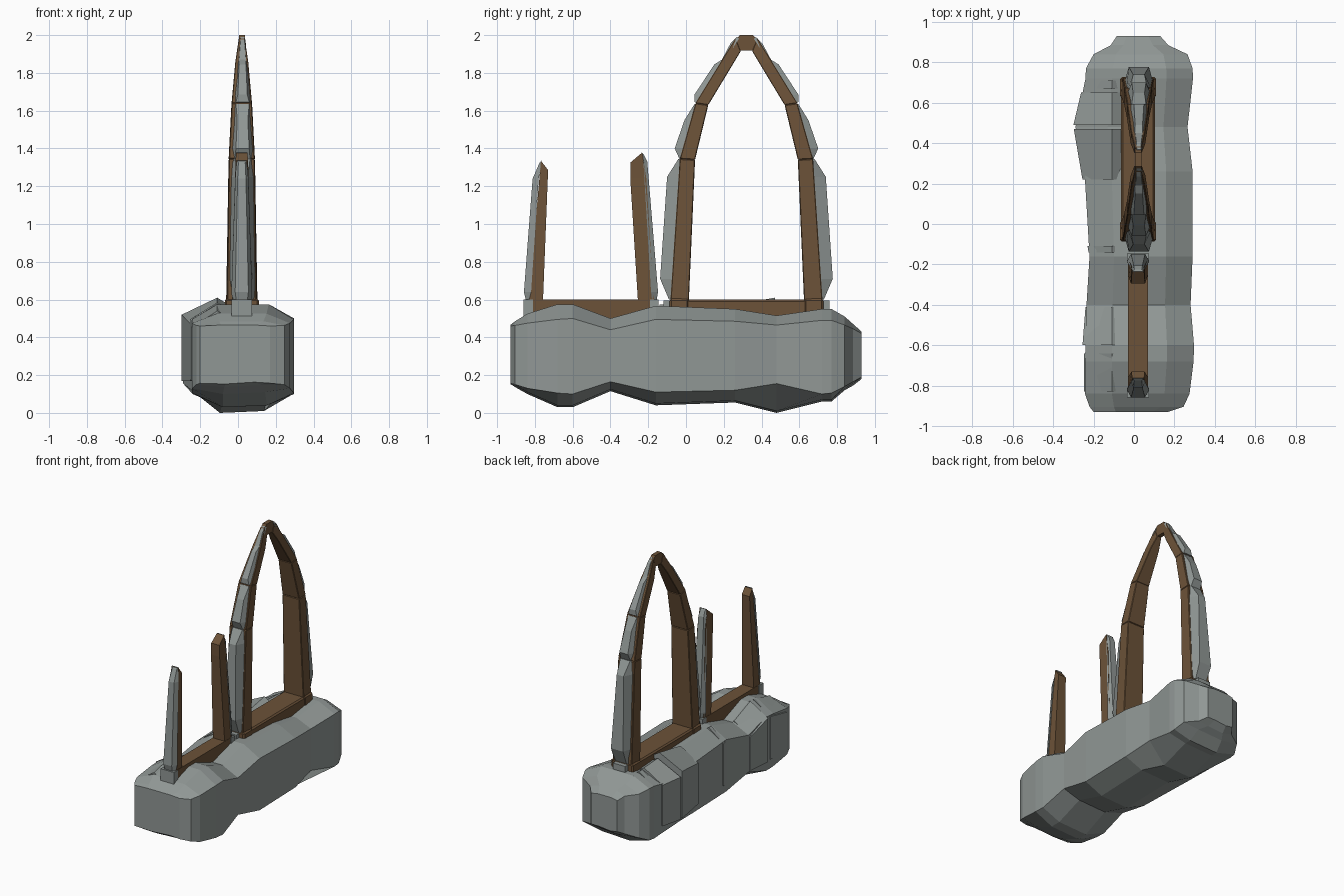
import bpy, bmesh

CX = 0.02      # centre line of the gateway
AY = 0.32      # mirror line of the arch


def material(name, rgb):
    m = bpy.data.materials.new(name)
    m.diffuse_color = (*rgb, 1)
    return m


wood = material("wood", (0.15, 0.085, 0.04))
grey = material("stone", (0.28, 0.31, 0.30))


def loft(name, sections, mat=grey, bevel=0):
    """Skin equal-length rings of points and cap both ends."""
    bm = bmesh.new()
    rings = [[bm.verts.new(p) for p in s] for s in sections]
    n = len(rings[0])
    for a, b in zip(rings, rings[1:]):
        for i in range(n):
            j = (i + 1) % n
            bm.faces.new((a[i], a[j], b[j], b[i]))
    bm.faces.new(rings[0])
    bm.faces.new(rings[-1])
    bmesh.ops.recalc_face_normals(bm, faces=bm.faces)
    me = bpy.data.meshes.new(name)
    bm.to_mesh(me)
    bm.free()
    ob = bpy.data.objects.new(name, me)
    bpy.context.collection.objects.link(ob)
    me.materials.append(mat)
    if bevel:
        m = ob.modifiers.new("bevel", 'BEVEL')
        m.width, m.segments = bevel, 1
    return ob


def box(name, x0, x1, y0, y1, z0, z1, mat=grey, bevel=0):
    return loft(name, [[(x0, y0, z), (x1, y0, z), (x1, y1, z), (x0, y1, z)]
                       for z in (z0, z1)], mat, bevel)


def strut(name, stations, mat=grey, bevel=0, flip=False, cx=CX):
    """Stations: inner y, z, half width, outer y, z, half width."""
    f = (lambda y: 2 * AY - y) if flip else (lambda y: y)
    loft(name, [[(cx - wi, f(yi), zi), (cx + wi, f(yi), zi),
                 (cx + wo, f(yo), zo), (cx - wo, f(yo), zo)]
                for yi, zi, wi, yo, zo, wo in stations], mat, bevel)


# Rock base: y, left x, right x, side low z, side high z, bottom z, top z
rock = [(-0.93, -0.20, 0.17, 0.157, 0.46, 0.153, 0.465),
        (-0.905, -0.22, 0.245, 0.15, 0.463, 0.137, 0.485),
        (-0.84, -0.243, 0.275, 0.13, 0.475, 0.10, 0.525),
        (-0.68, -0.243, 0.295, 0.105, 0.495, 0.03, 0.575),
        (-0.60, -0.24, 0.297, 0.10, 0.50, 0.03, 0.575),
        (-0.40, -0.235, 0.28, 0.165, 0.44, 0.115, 0.50),
        (-0.16, -0.22, 0.29, 0.11, 0.495, 0.04, 0.567),
        (0.26, -0.245, 0.29, 0.12, 0.485, 0.055, 0.55),
        (0.48, -0.29, 0.265, 0.155, 0.465, 0.0, 0.515),
        (0.72, -0.24, 0.292, 0.10, 0.49, 0.06, 0.55),
        (0.77, -0.238, 0.29, 0.105, 0.49, 0.06, 0.55),
        (0.84, -0.20, 0.265, 0.14, 0.465, 0.12, 0.51),
        (0.885, -0.115, 0.17, 0.165, 0.445, 0.145, 0.47),
        (0.93, -0.085, 0.13, 0.19, 0.42, 0.18, 0.43)]
loft("rock_base", [[(xr, y, lo), (xr, y, hi), (xr * 0.55, y, top), (xl * 0.45, y, top),
                    (xl, y, hi), (xl, y, lo), (xl * 0.33, y, bot), (xr * 0.52, y, bot + 0.01)]
                   for y, xl, xr, lo, hi, bot, top in rock])

# Cracked slabs on the left flank: y, outer x, top z at each end
slabs = [(-0.83, -0.248, 0.54, -0.64, -0.248, 0.58), (-0.60, -0.255, 0.585, -0.41, -0.24, 0.51),
         (-0.14, -0.225, 0.575, -0.11, -0.23, 0.575), (0.22, -0.255, 0.565, 0.47, -0.298, 0.61),
         (0.49, -0.30, 0.575, 0.65, -0.262, 0.565), (0.67, -0.245, 0.56, 0.71, -0.242, 0.56)]
for i, s in enumerate(slabs):
    loft(f"flank_slab_{i}", [[(x, y, 0.17), (x, y, z - 0.09), (-0.11, y, z), (-0.06, y, z - 0.03),
                              (-0.1, y, z - 0.15), (-0.18, y, 0.22)]
                             for y, x, z in (s[:3], s[3:])])

# Wooden sills between the feet
box("front_sill", CX - 0.05, CX + 0.05, -0.83, -0.18, 0.47, 0.60, wood)
box("arch_sill", CX - 0.085, CX + 0.085, -0.02, 0.66, 0.49, 0.60, wood, 0.01)

# Arch halves, mirrored about the apex
wood_path = [(0.015, 0.59, 0.083, -0.083, 0.59, 0.078), (0.048, 1.34, 0.07, -0.033, 1.345, 0.068),
             (0.118, 1.63, 0.055, 0.05, 1.64, 0.053), (0.245, 1.84, 0.036, 0.185, 1.86, 0.034),
             (0.29, 1.915, 0.018, 0.262, 1.985, 0.016)]
stone = [
    [(-0.075, 0.60, 0.065, -0.09, 0.60, 0.045), (-0.065, 0.71, 0.07, -0.137, 0.71, 0.05),
     (-0.03, 1.25, 0.062, -0.10, 1.25, 0.028), (-0.02, 1.34, 0.058, -0.04, 1.345, 0.04)],
    [(-0.02, 1.345, 0.055, -0.035, 1.345, 0.04), (-0.005, 1.40, 0.058, -0.06, 1.40, 0.035),
     (0.04, 1.55, 0.048, -0.008, 1.55, 0.028), (0.06, 1.63, 0.045, 0.045, 1.635, 0.035)],
    [(0.065, 1.64, 0.045, 0.045, 1.645, 0.035), (0.09, 1.68, 0.045, 0.045, 1.685, 0.025),
     (0.19, 1.83, 0.03, 0.15, 1.845, 0.018), (0.21, 1.86, 0.028, 0.19, 1.87, 0.018)],
    [(0.21, 1.86, 0.025, 0.19, 1.87, 0.018), (0.26, 1.95, 0.018, 0.235, 1.955, 0.012),
     (0.28, 1.98, 0.014, 0.27, 1.99, 0.01)]]
for side, flip in (("front", False), ("rear", True)):
    f = (lambda y: 2 * AY - y) if flip else (lambda y: y)
    for i in range(2):
        strut(f"{side}_arch_wood_{i}", wood_path[i:i + 2], wood, 0.004, flip)
    strut(f"{side}_arch_wood_top", wood_path[2:], wood, 0.003, flip)
    for i, stations in enumerate(stone):
        strut(f"{side}_arch_stone_{i}", stations, flip=flip, cx=CX + 0.004)
    y0, y1 = sorted((f(-0.087), f(0.015)))
    box(f"{side}_arch_collar", CX - 0.09, CX + 0.09, y0, y1, 0.50, 0.605, wood, 0.01)
    y0, y1 = sorted((f(-0.12), f(-0.07)))
    box(f"{side}_arch_foot", CX - 0.05, CX + 0.05, y0, y1, 0.48, 0.595)
# Keystone cap: a small chamfered wedge closing both halves
loft("arch_apex", [[(x, 0.265, 1.975), (x, 0.285, 2.0), (x, 0.355, 2.0), (x, 0.375, 1.975),
                    (x, 0.352, 1.918), (x, 0.288, 1.918)] for x in (CX - 0.016, CX + 0.016)], wood)

# Two leaning broken posts: wood inside, stone outside
strut("front_post_wood", [(-0.76, 0.52, 0.05, -0.84, 0.52, 0.05),
                          (-0.73, 1.285, 0.032, -0.768, 1.335, 0.03)], wood)
strut("front_post_stone", [(-0.83, 0.60, 0.05, -0.848, 0.60, 0.03),
                           (-0.82, 0.64, 0.055, -0.858, 0.64, 0.035),
                           (-0.78, 1.24, 0.035, -0.812, 1.24, 0.022),
                           (-0.763, 1.338, 0.028, -0.775, 1.325, 0.018)])
box("front_post_foot", CX - 0.055, CX + 0.055, -0.86, -0.81, 0.48, 0.60)
strut("middle_post_wood", [(-0.25, 0.52, 0.05, -0.165, 0.52, 0.05),
                           (-0.295, 1.24, 0.035, -0.21, 1.24, 0.034),
                           (-0.295, 1.325, 0.034, -0.232, 1.378, 0.03)], wood)
strut("middle_post_stone", [(-0.18, 0.60, 0.05, -0.155, 0.60, 0.03),
                            (-0.185, 0.64, 0.055, -0.148, 0.64, 0.035),
                            (-0.225, 1.32, 0.033, -0.205, 1.33, 0.022),
                            (-0.235, 1.38, 0.028, -0.225, 1.37, 0.018)])
box("middle_post_foot", CX - 0.055, CX + 0.055, -0.19, -0.145, 0.48, 0.60)
